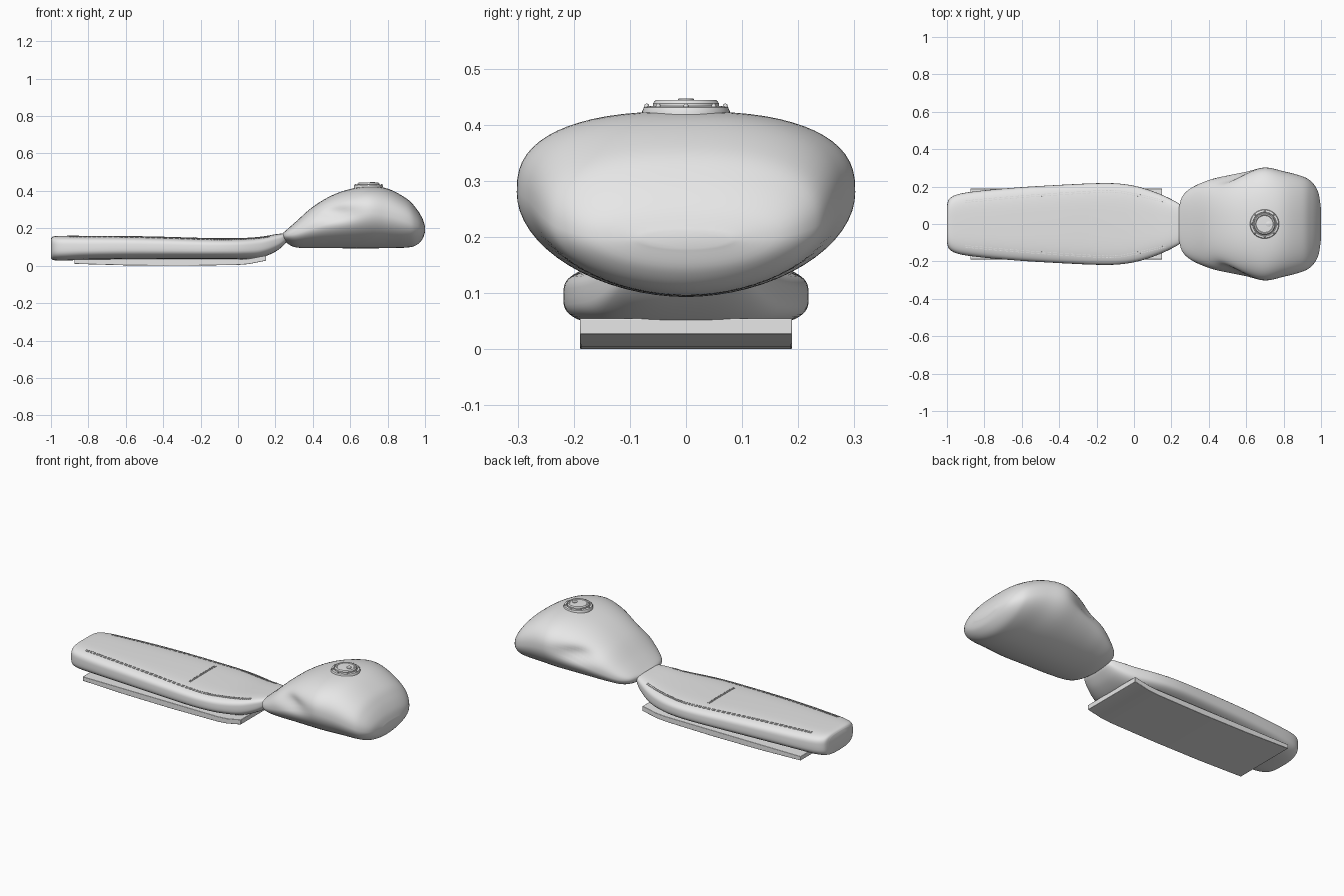
import bpy, bmesh, math
from mathutils import Matrix, Vector

if "Cube" in bpy.data.objects:
    bpy.data.objects.remove(bpy.data.objects["Cube"])

grey = bpy.data.materials.new("light_grey")
grey.use_nodes = True
tone = (0.8, 0.8, 0.8, 1)
grey.diffuse_color = tone
grey.node_tree.nodes["Principled BSDF"].inputs["Base Color"].default_value = tone


def finish(name, bm, angle=35):
    bmesh.ops.recalc_face_normals(bm, faces=bm.faces)
    mesh = bpy.data.meshes.new(name)
    bm.to_mesh(mesh)
    bm.free()
    ob = bpy.data.objects.new(name, mesh)
    bpy.context.collection.objects.link(ob)
    mesh.materials.append(grey)
    bpy.ops.object.select_all(action='DESELECT')
    ob.select_set(True)
    bpy.context.view_layer.objects.active = ob
    bpy.ops.object.shade_smooth_by_angle(angle=math.radians(angle))
    return ob


def spline(rows, steps=6):
    """Catmull-Rom through rows of any width."""
    rows = [Vector(r) for r in rows]
    out = []
    for i in range(len(rows) - 1):
        a, b = rows[max(i - 1, 0)], rows[i]
        c, d = rows[i + 1], rows[min(i + 2, len(rows) - 1)]
        for k in range(steps):
            t = k / steps
            out.append(0.5 * (2 * b + (c - a) * t + (2 * a - 5 * b + 4 * c - d) * t * t
                              + (3 * b - a - 3 * c + d) * t ** 3))
    return out + [rows[-1]]


def power(v, n):
    return math.copysign(abs(v) ** (2 / n), v)


def loft(name, rows, n_top, n_low, shape=None, sides=64):
    """Skin superellipse sections; a row is x, top, bottom, half width, widest height."""
    bm = bmesh.new()
    rings = []
    for x, top, low, wide, mid in rows:
        ring = []
        for k in range(sides):
            a = 2 * math.pi * k / sides
            c, s = math.cos(a), math.sin(a)
            n = n_top if s >= 0 else n_low
            y = wide * power(c, n)
            z = mid + (top - mid if s >= 0 else mid - low) * power(s, n)
            if shape:
                y *= shape(x, z)
            ring.append(bm.verts.new((x, y, z)))
        rings.append(ring)
    for r, q in zip(rings, rings[1:]):
        for k in range(sides):
            j = (k + 1) % sides
            bm.faces.new((r[k], r[j], q[j], q[k]))
    bm.faces.new(rings[0])
    bm.faces.new(rings[-1])
    return finish(name, bm, 60)


# Fuel tank with knee hollows
tank_rows = spline([
    (0.24, 0.175, 0.150, 0.09, 0.16),
    (0.26, 0.192, 0.122, 0.15, 0.16),
    (0.31, 0.236, 0.098, 0.195, 0.17),
    (0.40, 0.315, 0.095, 0.235, 0.20),
    (0.50, 0.375, 0.094, 0.262, 0.23),
    (0.60, 0.410, 0.093, 0.287, 0.26),
    (0.70, 0.424, 0.093, 0.303, 0.28),
    (0.80, 0.412, 0.094, 0.282, 0.265),
    (0.90, 0.360, 0.097, 0.255, 0.235),
    (0.95, 0.310, 0.108, 0.225, 0.215),
    (0.985, 0.255, 0.140, 0.17, 0.20),
    (1.0, 0.210, 0.180, 0.08, 0.195)])


def knee(x, z):
    return 1 - 0.11 * math.exp(-((x - 0.52) / 0.1) ** 2 - ((z - 0.285) / 0.04) ** 2)


loft("fuel_tank", tank_rows, 2.5, 1.9, knee)

# Seat cushion
seat_rows = spline([
    (-1.0, 0.145, 0.040, 0.10, 0.095),
    (-0.985, 0.157, 0.030, 0.137, 0.095),
    (-0.93, 0.160, 0.027, 0.162, 0.095),
    (-0.80, 0.160, 0.033, 0.180, 0.095),
    (-0.60, 0.159, 0.035, 0.197, 0.097),
    (-0.40, 0.155, 0.035, 0.209, 0.095),
    (-0.20, 0.149, 0.035, 0.218, 0.092),
    (-0.08, 0.147, 0.035, 0.216, 0.092),
    (0.02, 0.148, 0.036, 0.200, 0.093),
    (0.12, 0.155, 0.043, 0.168, 0.100),
    (0.20, 0.168, 0.075, 0.132, 0.122),
    (0.25, 0.173, 0.115, 0.10, 0.145),
    (0.265, 0.165, 0.140, 0.06, 0.152)])
SEAT_TOP = 3.8
loft("seat_cushion", seat_rows, SEAT_TOP, 3)


def seat_point(x, y):
    """Point on the upper seat surface."""
    for p, q in zip(seat_rows, seat_rows[1:]):
        if p[0] <= x <= q[0]:
            r = p.lerp(q, (x - p[0]) / (q[0] - p[0]))
            rise = max(0, 1 - abs(y / r[3]) ** SEAT_TOP) ** (1 / SEAT_TOP)
            return Vector((x, y, r[4] + (r[1] - r[4]) * rise))


def add_bar(bm, a, b, width, height):
    """Thin bar lying on the seat from a to b."""
    d = b - a
    m = Matrix.Translation((a + b) / 2) @ d.to_track_quat('X', 'Z').to_matrix().to_4x4()
    bmesh.ops.create_cube(bm, size=1, matrix=m @ Matrix.Diagonal((d.length, width, height, 1)))


# Double rows of stitches along both edges
bm = bmesh.new()
path = spline([(-0.9, 0.120), (-0.55, 0.150), (-0.15, 0.174), (0.0, 0.158), (0.17, 0.118)], 14)
for side in (1, -1):
    for offset in (-0.005, 0.005):
        for p, q in zip(path, path[1:]):
            gap = p.lerp(q, 0.65)
            add_bar(bm, seat_point(p[0], side * (p[1] + offset)),
                    seat_point(gap[0], side * (gap[1] + offset)), 0.003, 0.005)
finish("edge_stitches", bm)

# Seam across the seat
bm = bmesh.new()
for offset in (-0.004, 0.004):
    for k in range(20):
        y = -0.115 + k * 0.012
        add_bar(bm, seat_point(-0.232 + offset, y),
                seat_point(-0.232 + offset, y + 0.009), 0.004, 0.005)
finish("cross_seam", bm)

# Seat base plate, turned up at the tank end
bm = bmesh.new()
side_profile = [(-0.875, 0.010), (-0.6, 0.002), (-0.3, 0.0), (0.0, 0.004), (0.06, 0.009),
                (0.15, 0.027), (0.15, 0.055), (0.06, 0.038), (0.0, 0.034), (-0.875, 0.034)]
face = bm.faces.new([bm.verts.new((x, -0.189, z)) for x, z in side_profile])
new = bmesh.ops.extrude_face_region(bm, geom=[face])["geom"]
bmesh.ops.translate(bm, vec=(0, 0.378, 0),
                    verts=[v for v in new if isinstance(v, bmesh.types.BMVert)])
plate = finish("seat_base_plate", bm)
bevel = plate.modifiers.new("soft_edges", 'BEVEL')
bevel.width = 0.002
bevel.segments = 2


# Fuel cap: lathed flange and lid
def lathe(name, profile, centre, segments=48):
    bm = bmesh.new()
    verts = [bm.verts.new((r, 0, z)) for r, z in profile]
    edges = [bm.edges.new(pair) for pair in zip(verts, verts[1:])]
    bmesh.ops.spin(bm, geom=verts + edges, cent=(0, 0, 0), axis=(0, 0, 1),
                   angle=2 * math.pi, steps=segments)
    bmesh.ops.remove_doubles(bm, verts=bm.verts, dist=1e-5)
    bmesh.ops.translate(bm, vec=centre, verts=bm.verts)
    return finish(name, bm)


cap = Vector((0.698, 0, 0))
lathe("cap_flange", [(0.078, 0.41), (0.078, 0.424), (0.075, 0.431), (0.064, 0.433),
                     (0.062, 0.429), (0.0, 0.429)], cap)
lathe("cap_lid", [(0.059, 0.42), (0.059, 0.438), (0.054, 0.444), (0.048, 0.444),
                  (0.045, 0.441), (0.0, 0.443)], cap)
lathe("cap_lock", [(0.014, 0.435), (0.014, 0.446), (0.012, 0.447), (0.0, 0.447)],
      cap + Vector((0.022, 0, 0)), 24)

# Small bolts around the flange
bm = bmesh.new()
for k in range(8):
    a = 2 * math.pi * k / 8
    spot = cap + Vector((0.07 * math.cos(a), 0.07 * math.sin(a), 0.433))
    bmesh.ops.create_uvsphere(bm, u_segments=12, v_segments=8, radius=0.0045,
                              matrix=Matrix.Translation(spot))
finish("cap_bolts", bm)
